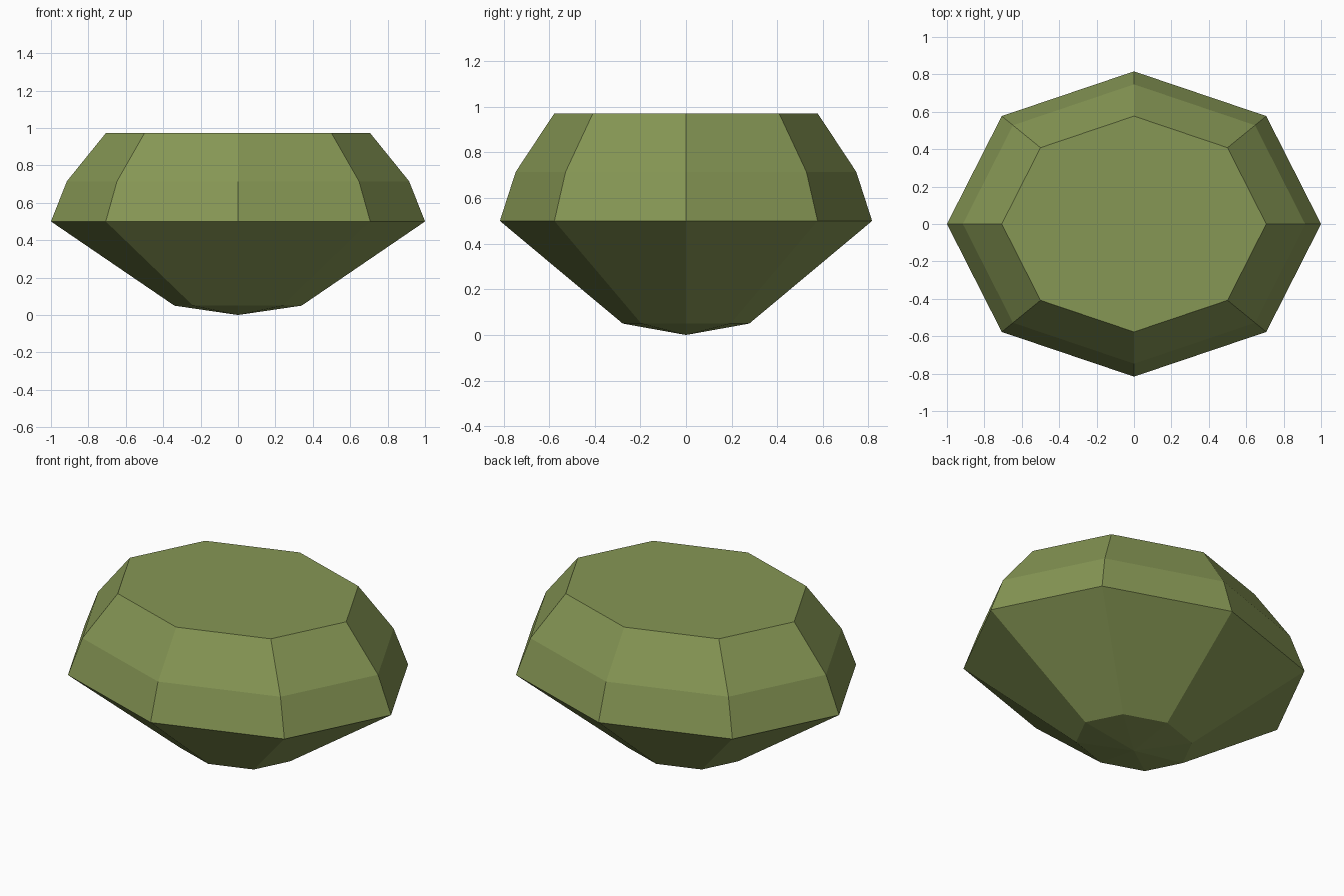
import bpy
import bmesh
from math import cos, sin, tau

cube = bpy.data.objects.get("Cube")
if cube:
    bpy.data.objects.remove(cube, do_unlink=True)

# Single flat green
green = bpy.data.materials.new("moss green")
green.use_nodes = True
colour = (0.24, 0.31, 0.09, 1)
green.diffuse_color = colour
shader = next(n for n in green.node_tree.nodes if n.type == "BSDF_PRINCIPLED")
shader.inputs["Base Color"].default_value = colour
shader.inputs["Roughness"].default_value = 0.8

SIDES = 8
DEPTH = 0.816  # oval squash along y
PROFILE = [(0.34, 0.05), (1.0, 0.5), (0.915, 0.715), (0.707, 0.972)]

# Faceted gem: stacked octagon rings, pointed underside, flat table on top
bm = bmesh.new()
rings = []
for radius, z in PROFILE:
    rings.append([bm.verts.new((radius * cos(tau * i / SIDES),
                                radius * DEPTH * sin(tau * i / SIDES), z))
                  for i in range(SIDES)])
tip = bm.verts.new((0, 0, 0))
for i in range(SIDES):
    j = (i + 1) % SIDES
    bm.faces.new((tip, rings[0][j], rings[0][i]))
    for low, high in zip(rings, rings[1:]):
        bm.faces.new((low[i], low[j], high[j], high[i]))
bm.faces.new(rings[-1])
bmesh.ops.recalc_face_normals(bm, faces=bm.faces)

mesh = bpy.data.meshes.new("faceted_gem")
bm.to_mesh(mesh)
bm.free()
mesh.materials.append(green)
gem = bpy.data.objects.new("faceted_gem", mesh)
bpy.context.collection.objects.link(gem)
